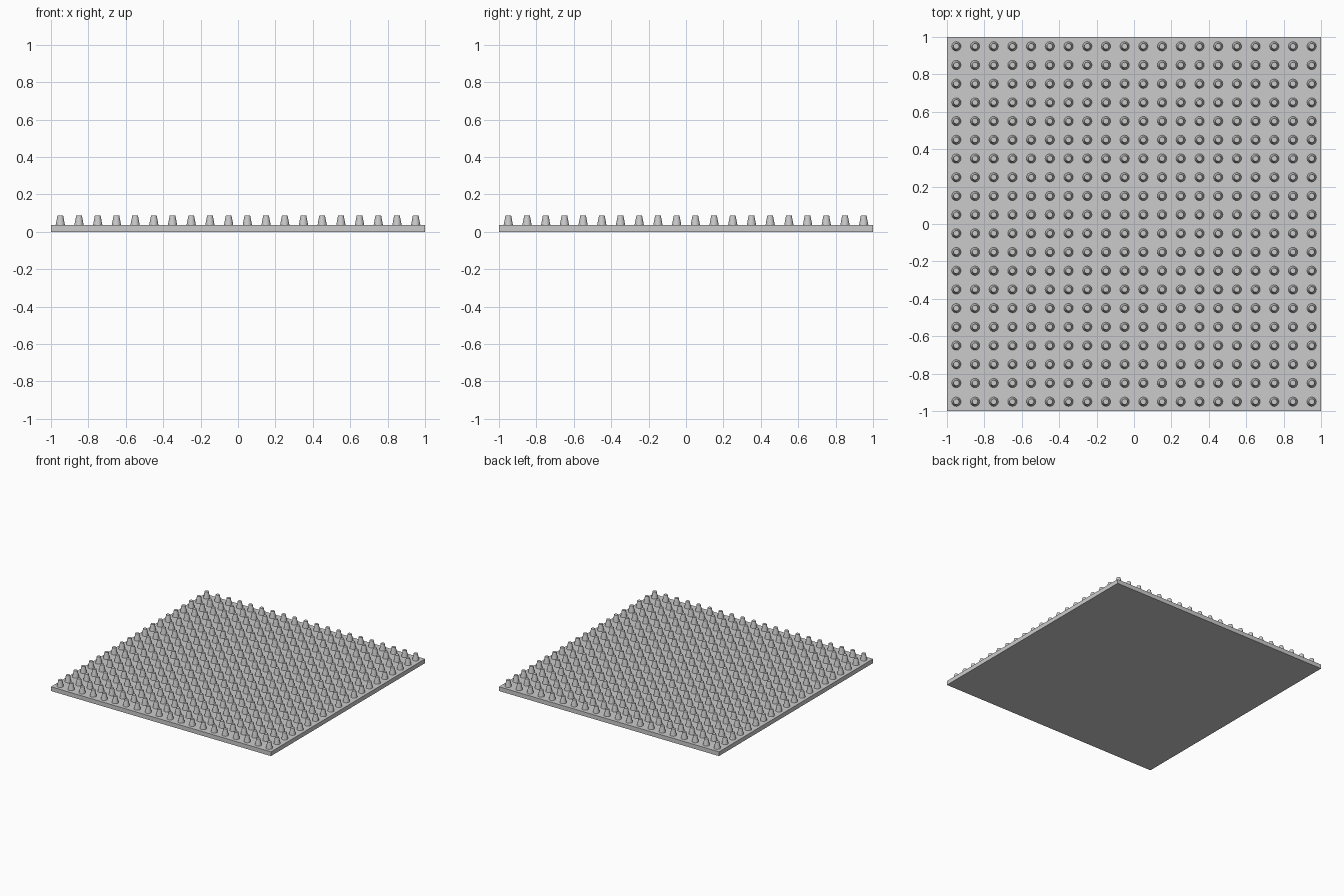
import bpy

if "Cube" in bpy.data.objects:
    bpy.data.objects.remove(bpy.data.objects["Cube"])

PLATE_H = 0.035
STUD_H = 0.053
PITCH = 0.1
COUNT = 20

# Base plate
bpy.ops.mesh.primitive_cube_add(size=1, location=(0, 0, PLATE_H / 2))
plate = bpy.context.object
plate.name = "base_plate"
plate.scale = (2, 2, PLATE_H)
bpy.ops.object.transform_apply(location=False, rotation=False, scale=True)

# Tapered stud, repeated as a grid
start = -PITCH * (COUNT - 1) / 2
bpy.ops.mesh.primitive_cone_add(vertices=16, radius1=0.025, radius2=0.015, depth=STUD_H,
                                location=(start, start, PLATE_H + STUD_H / 2))
studs = bpy.context.object
studs.name = "tapered_studs"
bpy.ops.object.shade_smooth_by_angle()
for name, offset in (("columns", (PITCH, 0, 0)), ("rows", (0, PITCH, 0))):
    array = studs.modifiers.new(name, 'ARRAY')
    array.count = COUNT
    array.use_relative_offset = False
    array.use_constant_offset = True
    array.constant_offset_displace = offset
